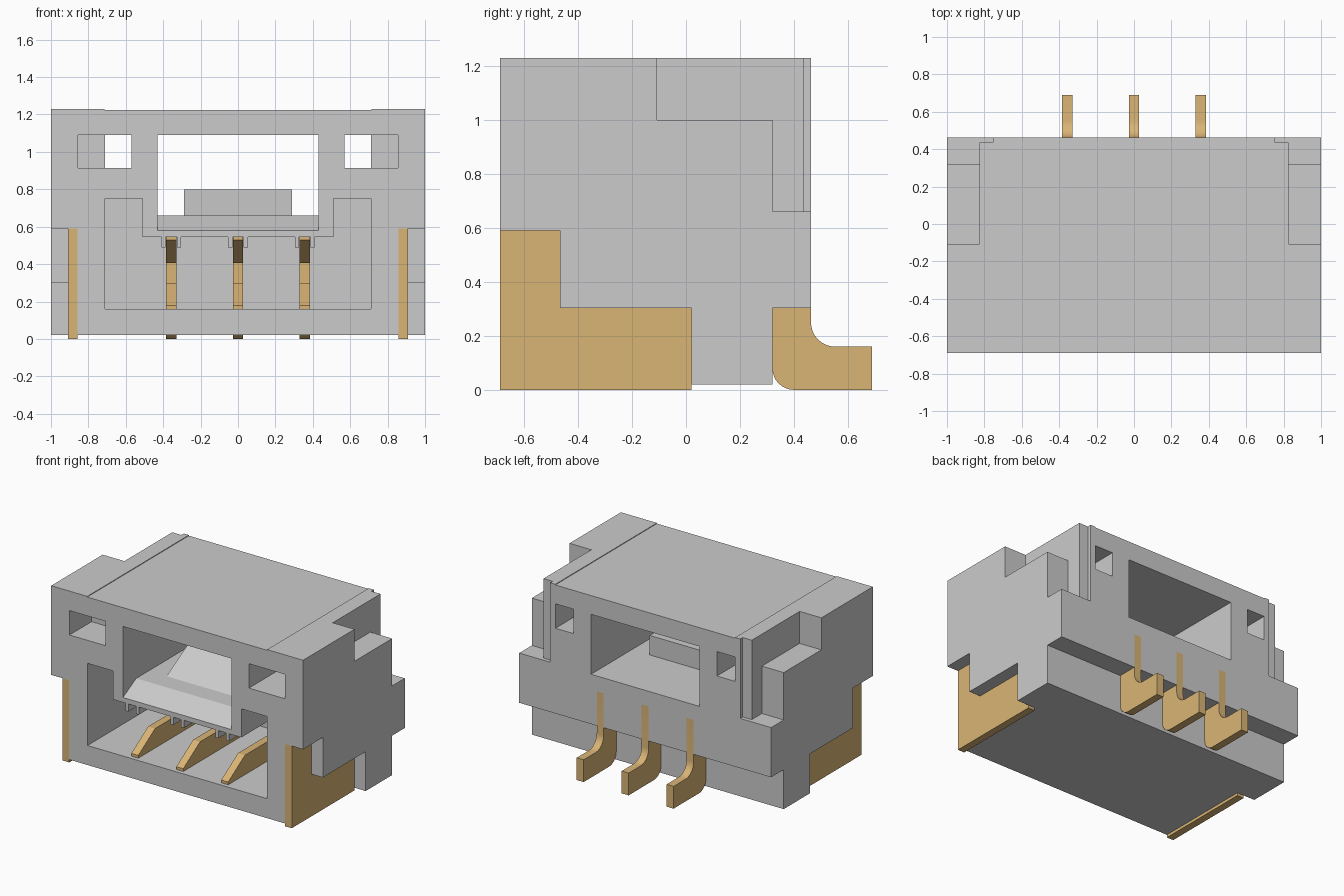
import bpy, bmesh, math

if "Cube" in bpy.data.objects:
    bpy.data.objects.remove(bpy.data.objects["Cube"])


def prism(name, pts, axis, lo, hi):
    """Extrude a 2D profile: axis 'x' takes (y, z) points, axis 'y' takes (x, z)."""
    bm = bmesh.new()
    place = (lambda p, t: (t, p[0], p[1])) if axis == 'x' else (lambda p, t: (p[0], t, p[1]))
    a = [bm.verts.new(place(p, lo)) for p in pts]
    b = [bm.verts.new(place(p, hi)) for p in pts]
    n = len(pts)
    bm.faces.new(a)
    bm.faces.new(b[::-1])
    for i in range(n):
        j = (i + 1) % n
        bm.faces.new((a[i], b[i], b[j], a[j]))
    bmesh.ops.recalc_face_normals(bm, faces=bm.faces)
    me = bpy.data.meshes.new(name)
    bm.to_mesh(me)
    bm.free()
    ob = bpy.data.objects.new(name, me)
    bpy.context.collection.objects.link(ob)
    return ob


def box(name, x0, x1, y0, y1, z0, z1):
    return prism(name, [(y0, z0), (y1, z0), (y1, z1), (y0, z1)], 'x', x0, x1)


def arc(cy, cz, r, a0, a1, n=8):
    return [(cy + r * math.cos(math.radians(a0 + (a1 - a0) * i / n)),
             cz + r * math.sin(math.radians(a0 + (a1 - a0) * i / n))) for i in range(n + 1)]


def cut(target, cutter):
    cutter.hide_render = True
    m = target.modifiers.new("cut", 'BOOLEAN')
    m.operation = 'DIFFERENCE'
    m.solver = 'EXACT'
    m.object = cutter
    bpy.context.view_layer.objects.active = target
    bpy.ops.object.modifier_apply(modifier=m.name)
    bpy.data.objects.remove(cutter)


gold = bpy.data.materials.new("gold")
gold.diffuse_color = (0.70, 0.46, 0.18, 1)
gold.use_nodes = True
gold.node_tree.nodes["Principled BSDF"].inputs["Base Color"].default_value = gold.diffuse_color
PINS = (-0.357, 0, 0.357)
HALF = 0.0275          # half thickness of a contact

# Housing block, with the low notch under the back and the shallow top recess
housing = box("housing", -1, 1, -0.69, 0.463, 0.02, 1.23)
cut(housing, box("c", -1.2, 1.2, 0.32, 0.7, -0.2, 0.303))
cut(housing, box("c", -0.714, 0.714, -0.9, 0.7, 1.225, 1.4))

# Upper latch opening, right through, with a sloped lip at the mouth
cut(housing, prism("c", [(-0.79, 0.527), (-0.54, 0.66), (0.7, 0.66), (0.7, 1.09), (-0.79, 1.09)],
                   'x', -0.43, 0.43))

# Lower plug cavity
cut(housing, prism("c", [(-0.712, 0.16), (0.712, 0.16), (0.712, 0.75), (0.51, 0.75), (0.51, 0.545),
                         (-0.51, 0.545), (-0.51, 0.75), (-0.712, 0.75)], 'y', -0.9, 0.2))

# Side cuts, the same on both sides
for s in (-1, 1):
    def side_cut(xa, xb, *yz):
        cut(housing, box("c", min(s * xa, s * xb), max(s * xa, s * xb), *yz))
    # small windows: wide pocket in front, narrow hole through to the back
    side_cut(0.57, 0.855, -0.9, -0.44, 0.915, 1.09)
    side_cut(0.57, 0.712, -0.6, 0.7, 0.915, 1.09)
    # stepped upper rear corners
    side_cut(0.827, 1.2, -0.107, 0.7, 1.0, 1.4)
    side_cut(0.827, 1.2, 0.32, 0.7, 0.66, 1.4)
    side_cut(0.755, 1.2, 0.435, 0.7, 0.66, 1.4)
    # recess that holds the solder plate
    a, b = sorted((s * 0.857, s * 1.2))
    cut(housing, prism("c", [(-0.9, -0.2), (0.02, -0.2), (0.02, 0.303), (-0.467, 0.303),
                             (-0.467, 0.59), (-0.9, 0.59)], 'x', a, b))

# Rear slots for the contacts
for x in PINS:
    cut(housing, box("c", x - HALF, x + HALF, 0.32, 0.7, 0.25, 0.55))

# Latch ramp on the floor of the upper opening
prism("latch_ramp", [(-0.40, 0.655), (-0.40, 0.66), (-0.15, 0.80), (0.0, 0.80), (0.0, 0.655)],
      'x', -0.288, 0.288)

# Solder plates on the sides
for s, side in ((-1, "left"), (1, "right")):
    a, b = sorted((s * 0.857, s * 0.91))
    plate = prism("solder_plate_" + side,
                  [(-0.69, 0), (0.02, 0), (0.02, 0.303), (-0.467, 0.303), (-0.467, 0.59), (-0.69, 0.59)],
                  'x', a, b)
    plate.data.materials.append(gold)

# Forked contacts with bent solder feet, and the guide ribs beside each upper arm
profile = [(0.69, 0), (0.69, 0.16)] + arc(0.553, 0.25, 0.09, 270, 180) + [
    (0.463, 0.55), (-0.35, 0.55), (-0.35, 0.53), (-0.15, 0.405), (0.15, 0.405), (0.15, 0.30),
    (-0.47, 0.30), (-0.66, 0.18), (-0.66, 0.15), (0.32, 0.15)] + arc(0.40, 0.08, 0.08, 180, 270)
for i, x in enumerate(PINS):
    pin = prism(f"contact_{i + 1}", profile, 'x', x - HALF, x + HALF)
    pin.data.materials.append(gold)
    bpy.ops.object.select_all(action='DESELECT')
    pin.select_set(True)
    bpy.context.view_layer.objects.active = pin
    bpy.ops.object.shade_smooth_by_angle(angle=math.radians(30))
    for s in (-1, 1):
        a, b = sorted((x + s * 0.03, x + s * 0.053))
        box(f"guide_rib_{i + 1}_{'l' if s < 0 else 'r'}", a, b, -0.69, 0.21, 0.49, 0.55)
